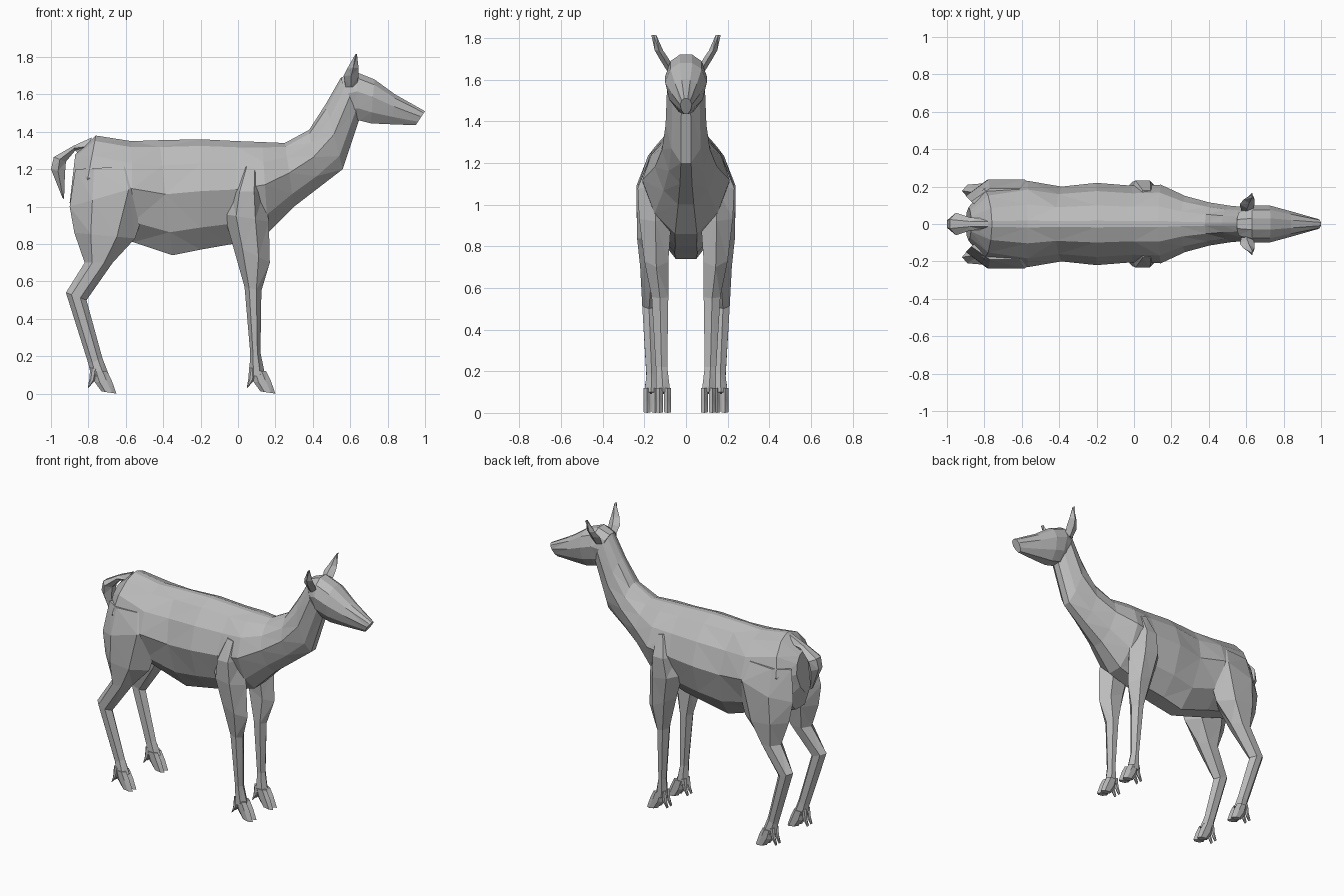
import bpy
import bmesh

default = bpy.data.objects.get("Cube")
if default:
    bpy.data.objects.remove(default, do_unlink=True)

GREY = (0.5, 0.5, 0.5, 1)
coat = bpy.data.materials.new("grey_coat")
coat.use_nodes = True
coat.diffuse_color = GREY
coat.node_tree.nodes["Principled BSDF"].inputs["Base Color"].default_value = GREY


def loft(name, rings):
    """Skin a list of equal-sized point rings, closed at both ends."""
    bm = bmesh.new()
    loops = [[bm.verts.new(p) for p in ring] for ring in rings]
    count = len(loops[0])
    for a, b in zip(loops, loops[1:]):
        for i in range(count):
            j = (i + 1) % count
            bm.faces.new((a[i], a[j], b[j], b[i]))
    bm.faces.new(loops[0])
    bm.faces.new(loops[-1])
    bmesh.ops.remove_doubles(bm, verts=bm.verts, dist=0.0005)
    bmesh.ops.triangulate(bm, faces=bm.faces)
    bmesh.ops.recalc_face_normals(bm, faces=bm.faces)
    mesh = bpy.data.meshes.new(name)
    bm.to_mesh(mesh)
    bm.free()
    mesh.materials.append(coat)
    obj = bpy.data.objects.new(name, mesh)
    bpy.context.collection.objects.link(obj)
    return obj


def blend(a, b, t):
    return a + (b - a) * t


def body_ring(top, bottom, width, section):
    """Symmetric ring: section lists (fraction down, fraction of half width)."""
    half = [(blend(top[0], bottom[0], t), w * width, blend(top[1], bottom[1], t))
            for t, w in section]
    return half + [(x, -y, z) for x, y, z in reversed(half)]


def limb_ring(back, front, inner, outer, side, shift=0):
    """Six-sided ring between a back and a front point."""
    mid = (inner + outer) / 2
    spots = ((0, mid), (.27, outer), (.7, outer), (1, mid), (.75, inner), (.25, inner))
    return [(blend(back[0], front[0], t) + shift, side * y, blend(back[1], front[1], t))
            for t, y in spots]


# Torso and neck: top point, bottom point, half width
TORSO = (
    ((-.87, 1.28), (-.9, 1.02), .09),
    ((-.76, 1.38), (-.85, .9), .19),
    ((-.57, 1.35), (-.56, .81), .23),
    ((-.42, 1.355), (-.35, .74), .2),
    ((-.2, 1.36), (-.2, .77), .22),
    ((0, 1.35), (-.03, .8), .205),
    ((.13, 1.345), (.16, .86), .21),
    ((.25, 1.34), (.3, 1), .15),
    ((.38, 1.41), (.43, 1.1), .115),
    ((.47, 1.55), (.56, 1.2), .098),
    ((.55, 1.69), (.65, 1.47), .09),
)
BARREL = ((0, .08), (.06, .45), (.22, .8), (.47, 1), (.8, .72), (1, .25))
loft("torso_and_neck", [body_ring(*r, BARREL) for r in TORSO])

# Head, from the back of the skull to the nose
HEAD = (
    ((.55, 1.69), (.62, 1.47), .08),
    ((.63, 1.72), (.65, 1.46), .1),
    ((.73, 1.68), (.71, 1.445), .1),
    ((.84, 1.6), (.82, 1.44), .07),
    ((1, 1.51), (.95, 1.435), .028),
)
SKULL = ((0, .3), (.12, .75), (.4, 1), (.75, .8), (1, .35))
loft("head", [body_ring(*r, SKULL) for r in HEAD])

# Tail: hangs down and narrows to a tip
TAIL = (
    ((-.78, 1.37), (-.84, 1.27), .03),
    ((-.88, 1.325), (-.87, 1.3), .035),
    ((-.985, 1.265), (-.92, 1.24), .06),
    ((-1, 1.2), (-.925, 1.18), .05),
    ((-.94, 1.05), (-.93, 1.04), .012),
)
loft("tail", [body_ring(*r, ((0, .4), (.5, 1), (1, .4))) for r in TAIL])

# Legs: back point, front point, inner and outer distance from the middle
HIND = (
    ((-.87, 1.2), (-.5, 1.22), .05, .19),
    ((-.9, 1), (-.45, 1.13), .06, .238),
    ((-.875, .86), (-.55, .83), .08, .235),
    ((-.82, .7), (-.67, .7), .105, .22),
    ((-.92, .54), (-.81, .5), .145, .21),
    ((-.8, .16), (-.725, .19), .14, .19),
    ((-.785, .09), (-.69, .1), .135, .2),
)
FRONT = (
    ((.02, 1.22), (.12, 1.2), .06, .18),
    ((-.04, 1.08), (.14, 1.08), .06, .232),
    ((-.075, .96), (.165, .92), .07, .225),
    ((-.03, .8), (.17, .7), .085, .2),
    ((.035, .57), (.125, .55), .085, .165),
    ((.065, .22), (.12, .22), .09, .145),
    ((.06, .09), (.145, .1), .075, .145),
)
TOE = (((-.78, .12), (-.7, .12)), ((-.765, .06), (-.675, .07)), ((-.73, .012), (-.65, 0)))
DEWCLAW = (((-.79, .14), (-.75, .13)), ((-.795, .08), (-.765, .07)), ((-.803, .03), (-.8, .03)))

for side, label in ((1, "left"), (-1, "right")):
    for leg, rings, foot_y, shift in (("hind", HIND, .168, 0), ("front", FRONT, .108, .85)):
        loft(f"{leg}_leg_{label}", [limb_ring(*r, side) for r in rings])
        # Cloven hoof with a small claw behind each toe
        for place, sign in (("outer", 1), ("inner", -1)):
            y = foot_y + sign * .019
            for part, shape, half in (("toe", TOE, .017), ("dewclaw", DEWCLAW, .01)):
                loft(f"{leg}_{part}_{place}_{label}",
                     [limb_ring(b, f, y - half, y + half, side, shift) for b, f in shape])

    # Ear: diamond sections leaning outwards to a tip
    ear = []
    for x, y, z, length, thick in ((.605, .07, 1.64, .03, .02), (.605, .105, 1.7, .04, .022),
                                   (.615, .13, 1.74, .03, .02), (.632, .155, 1.815, .004, .012)):
        ear.append([(x - length, side * y, z - .02 * length), (x, side * (y + thick), z),
                    (x + length, side * y, z), (x, side * (y - thick), z)])
    loft(f"ear_{label}", ear)
